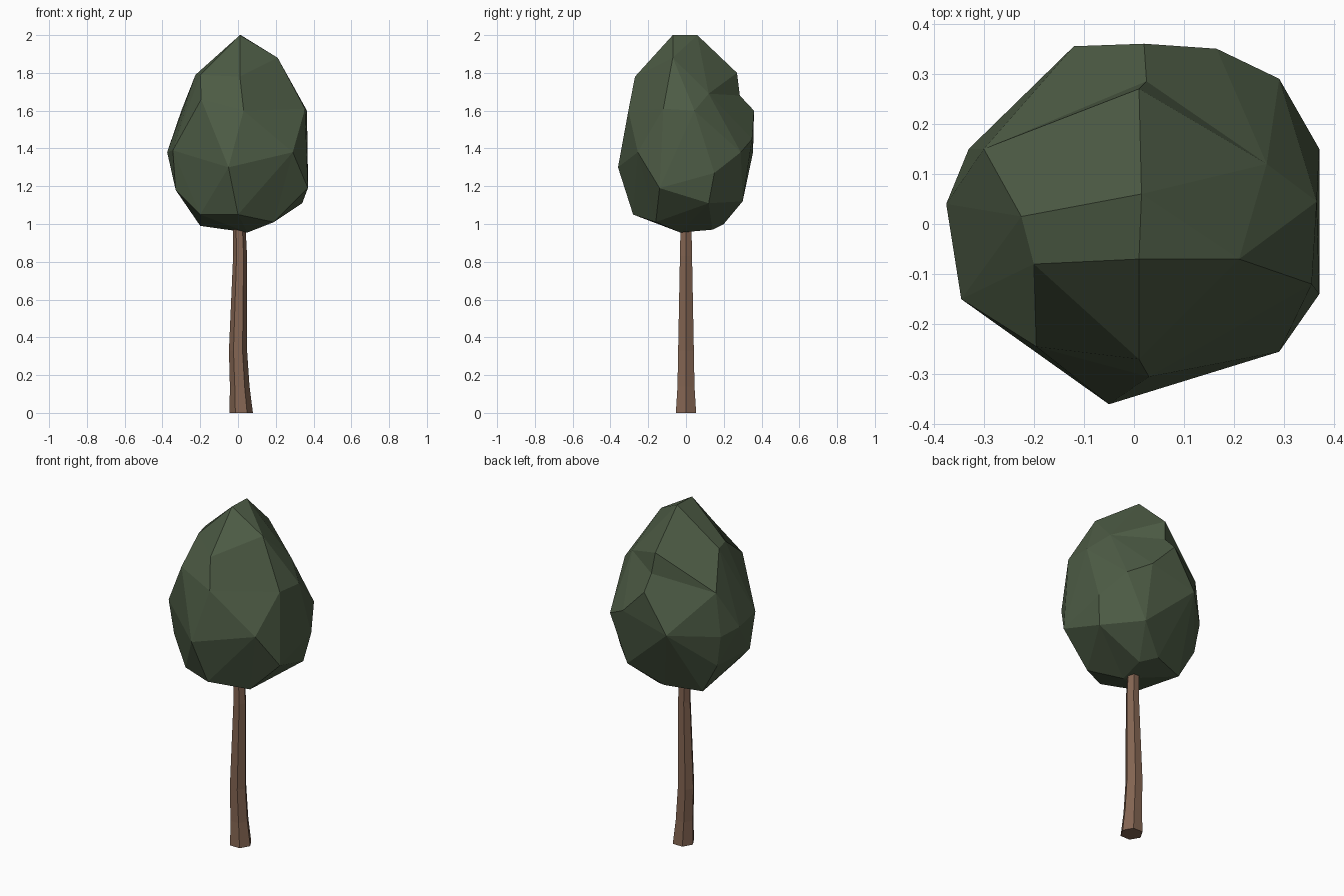
import bpy, bmesh, math
from mathutils import Vector

if "Cube" in bpy.data.objects:
    bpy.data.objects.remove(bpy.data.objects["Cube"])


def material(name, rgb):
    m = bpy.data.materials.new(name)
    m.diffuse_color = (*rgb, 1)
    m.use_nodes = True
    m.node_tree.nodes["Principled BSDF"].inputs["Base Color"].default_value = m.diffuse_color
    return m


def finish(bm, name, mat):
    bmesh.ops.recalc_face_normals(bm, faces=bm.faces[:])
    mesh = bpy.data.meshes.new(name)
    bm.to_mesh(mesh)
    bm.free()
    mesh.materials.append(mat)
    obj = bpy.data.objects.new(name, mesh)
    bpy.context.collection.objects.link(obj)
    return obj


def turn_edge(bm, a, b):
    """Make a and b the ends of the shared edge of the quad they lie across."""
    for e in bm.edges:
        far = {v for f in e.link_faces for v in f.verts} - set(e.verts)
        if far == {a, b}:
            bmesh.utils.edge_rotate(e, False)
            return


# Trunk: bent, tapering six-sided tube (z, centre x, radius)
rings = [(0, 0.017, 0.062), (0.14, 0.009, 0.052), (0.33, 0.0, 0.048),
         (0.83, 0.011, 0.037), (1.1, 0.003, 0.031)]
bm = bmesh.new()
loops = [[bm.verts.new((cx + r * math.cos(i * math.pi / 3),
                        r * math.sin(i * math.pi / 3), z)) for i in range(6)]
         for z, cx, r in rings]
for a, b in zip(loops, loops[1:]):
    for i in range(6):
        j = (i + 1) % 6
        bm.faces.new((a[i], a[j], b[j], b[i]))
bm.faces.new(loops[0][::-1])
bm.faces.new(loops[-1])
finish(bm, "trunk", material("bark", (0.23, 0.13, 0.085)))

# Foliage: faceted crown, corner points from the tip downwards
corners = [
    (0.01, -0.07, 2.0), (0.015, 0.06, 2.0), (0.21, -0.07, 1.88),
    (-0.2, -0.08, 1.79), (-0.225, 0.015, 1.79), (0.01, -0.27, 1.78),
    (0.01, 0.27, 1.80), (0.265, 0.12, 1.69), (0.025, 0.285, 1.68),
    (-0.195, -0.245, 1.66), (0.03, -0.305, 1.60), (0.355, -0.12, 1.61),
    (0.365, 0.045, 1.60), (0.29, 0.29, 1.38), (0.02, 0.36, 1.60),
    (-0.3, 0.15, 1.60), (-0.345, -0.15, 1.39), (-0.375, 0.04, 1.38),
    (-0.12, 0.355, 1.38), (0.165, 0.35, 1.45), (0.29, -0.255, 1.38),
    (-0.05, -0.36, 1.30), (0.37, 0.15, 1.27), (0.37, -0.14, 1.19),
    (-0.33, 0.15, 1.35), (0.34, 0.12, 1.11), (-0.33, -0.12, 1.18),
    (0.17, 0.30, 1.12), (0.0, -0.28, 1.05), (-0.2, -0.2, 1.05),
    (0.19, -0.16, 1.01), (-0.2, 0.13, 0.99), (0.08, 0.14, 0.97),
    (0.05, -0.03, 0.955), (-0.3, 0.14, 1.17), (0.0, 0.2, 1.0),
]
# Hull the corners on a sphere, then return them so shallow dents survive
centre = Vector((0, 0, 1.42))
bm = bmesh.new()
verts = []
for c in corners:
    d = Vector(c) - centre
    d.z *= 0.68
    verts.append(bm.verts.new(d.normalized()))
bmesh.ops.convex_hull(bm, input=verts)
for v, c in zip(verts, corners):
    v.co = c
# Creases of the dents at the front and the back
for i, j in ((3, 10), (8, 15), (14, 15), (7, 8), (7, 14)):
    turn_edge(bm, verts[i], verts[j])
bmesh.ops.dissolve_limit(bm, angle_limit=math.radians(3),
                         verts=bm.verts[:], edges=bm.edges[:])
finish(bm, "foliage", material("leaves", (0.075, 0.107, 0.06)))
